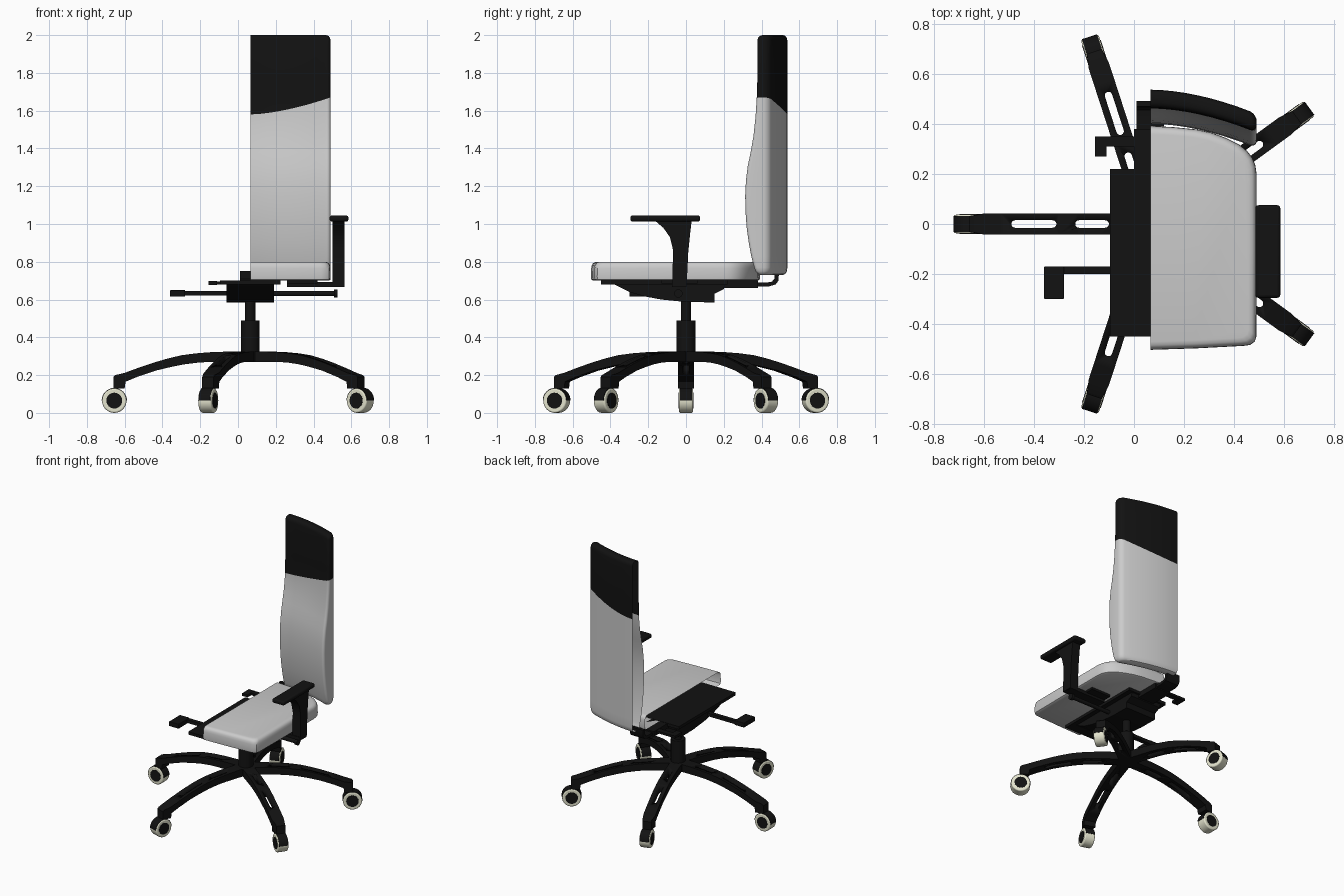
import bpy, bmesh, math
from mathutils import Matrix

if "Cube" in bpy.data.objects:
    bpy.data.objects.remove(bpy.data.objects["Cube"])

CX = 0.065  # swivel axis and open cut plane of the upholstery


def material(name, col):
    m = bpy.data.materials.new(name)
    m.diffuse_color = col
    m.use_nodes = True
    m.node_tree.nodes["Principled BSDF"].inputs["Base Color"].default_value = m.diffuse_color
    return m


BLACK = material("black_plastic", (0.006, 0.006, 0.006, 1))
IVORY = material("ivory_tyre", (0.78, 0.78, 0.62, 1))


def finish(name, bm, mat=None, bevel=0, recalc=True):
    if recalc:
        bmesh.ops.recalc_face_normals(bm, faces=bm.faces)
    me = bpy.data.meshes.new(name)
    bm.to_mesh(me)
    bm.free()
    ob = bpy.data.objects.new(name, me)
    bpy.context.collection.objects.link(ob)
    if mat:
        me.materials.append(mat)
    if bevel:
        b = ob.modifiers.new("bevel", 'BEVEL')
        b.width, b.segments = bevel, 3
    bpy.ops.object.select_all(action='DESELECT')
    ob.select_set(True)
    bpy.context.view_layer.objects.active = ob
    bpy.ops.object.shade_smooth_by_angle(angle=math.radians(35))
    return ob


def box(name, x, y, z, mat=BLACK, bevel=0):
    bm = bmesh.new()
    bmesh.ops.create_cube(bm, size=1)
    for v in bm.verts:
        for i, (a, b) in enumerate((x, y, z)):
            v.co[i] = (a + b) / 2 + v.co[i] * (b - a)
    return finish(name, bm, mat, bevel)


def prism(name, pts, a, b, put, mat=BLACK, tweak=None):
    """Extrude a 2D profile from a to b; put(u, v, w) maps it to 3D."""
    bm = bmesh.new()
    lo, hi = ([bm.verts.new(put(u, v, w)) for u, v in pts] for w in (a, b))
    bm.faces.new(lo)
    bm.faces.new(hi)
    n = len(pts)
    for i in range(n):
        bm.faces.new((lo[i], lo[(i + 1) % n], hi[(i + 1) % n], hi[i]))
    if tweak:
        for v in bm.verts:
            tweak(v)
    return finish(name, bm, mat)


def cylinder(name, r, depth, loc, mat=BLACK, rot=None, bevel=0, r2=None):
    bm = bmesh.new()
    m = Matrix.Translation(loc) @ (rot or Matrix())
    bmesh.ops.create_cone(bm, cap_ends=True, segments=32, radius1=r,
                          radius2=r2 or r, depth=depth, matrix=m)
    return finish(name, bm, mat, bevel)


def loft(name, rows, head_row=None):
    """Skin open rings (ends on the cut plane stay open) and cap both ends."""
    bm = bmesh.new()
    rings = [[bm.verts.new(p) for p in row] for row in rows]
    for k in range(len(rings) - 1):
        a, b = rings[k], rings[k + 1]
        for i in range(len(a) - 1):
            f = bm.faces.new((a[i], a[i + 1], b[i + 1], b[i]))
            f.material_index = int(head_row is not None and k >= head_row)
    bm.faces.new(rings[0][::-1])
    top = bm.faces.new(rings[-1])
    top.material_index = int(head_row is not None)
    ob = finish(name, bm)
    return ob


side = lambda u, v, w: (w, u, v)     # profile in y-z, extruded along x
radial = lambda u, v, w: (u, w, v)   # profile in x-z, extruded along y
flat = lambda u, v, w: (u, v, w)     # profile in x-y, extruded along z

# ---- star base: one slotted leg, reused five times
leg_profile = [(0, .325), (.1, .325), (.2, .322), (.29, .315), (.365, .305), (.44, .287),
               (.515, .265), (.6, .236), (.665, .212), (.715, .2), (.725, .19),
               (.725, .13), (.665, .13), (.66, .165), (.6, .19), (.5, .224),
               (.42, .243), (.35, .257), (.27, .267), (.2, .27), (0, .27)]


def narrow_tip(v):
    if v.co.x > .7:
        v.co.y *= .76


leg = prism("base_leg", leg_profile, -.042, .042, radial, tweak=narrow_tip)
for r0, r1 in ((.165, .3), (.375, .555)):
    arc = [(math.pi / 2 - math.pi * i / 8) for i in range(9)]
    pts = [(r1 - .015 + .015 * math.cos(a), .015 * math.sin(a)) for a in arc]
    pts += [(r0 + .015 - .015 * math.cos(a), -.015 * math.sin(a)) for a in arc]
    cut = prism("slot_cutter", pts, .1, .5, flat)
    cut.hide_render = True
    mod = leg.modifiers.new("slot", 'BOOLEAN')
    mod.operation, mod.object, mod.solver = 'DIFFERENCE', cut, 'EXACT'
    bpy.context.view_layer.objects.active = leg
    bpy.ops.object.modifier_apply(modifier="slot")
    bpy.data.objects.remove(cut)

# ---- caster: tyre, hub and half-round hood
turn = Matrix.Rotation(math.pi / 2, 4, 'X')
tyre = cylinder("caster_tyre", .065, .074, (.72, 0, .065), IVORY, turn, .008)
hub = cylinder("caster_hub", .042, .078, (.72, 0, .065), BLACK, turn)
hood_pts = [(.72 + .067 * math.cos(math.pi * i / 16), .065 + .067 * math.sin(math.pi * i / 16))
            for i in range(17)]
hood = prism("caster_hood", hood_pts, -.032, .032, radial)
for k in range(5):
    m = Matrix.Translation((CX, 0, 0)) @ Matrix.Rotation(math.radians(180 + 72 * k), 4, 'Z')
    for src in (leg, tyre, hub, hood):
        ob = src
        if k:
            ob = src.copy()
            bpy.context.collection.objects.link(ob)
        ob.matrix_world = m

# ---- gas column
cylinder("base_hub", .075, .055, (CX, 0, .2975))
cylinder("column_sleeve", .05, .22, (CX, 0, .38), bevel=.003)
cylinder("column_piston", .027, .14, (CX, 0, .55))

# ---- mechanism under the seat
prism("mechanism_housing", [(-.4, .69), (-.3, .64), (-.22, .617), (-.13, .6), (0, .587),
                            (.15, .585), (.15, .63), (.2, .655), (.21, .698), (-.4, .698)],
      -.06, .19, side)
box("seat_pan", (-.095, .225), (-.45, .22), (.68, .702))
box("rear_housing", (0, .13), (.2, .38), (.662, .7))
prism("back_strap", [(.3, .67), (.44, .67), (.475, .68), (.49, .7), (.492, .75),
                     (.47, .75), (.468, .71), (.455, .695), (.43, .69), (.3, .69)],
      .01, .12, side)

# ---- control levers
box("tilt_lever_arm", (-.3, 0), (-.2, -.17), (.622, .645))
box("tilt_lever_paddle", (-.36, -.28), (-.3, -.17), (.615, .65), bevel=.004)
box("depth_lever_arm", (-.13, .02), (.31, .35), (.68, .696))
box("depth_lever_paddle", (-.155, -.11), (.27, .35), (.678, .697))
across = Matrix.Rotation(math.pi / 2, 4, 'Y')
cylinder("height_lever_rod", .014, .36, (.34, -.04, .632), rot=across)
cylinder("height_lever_knob", .022, .02, (.517, -.04, .632), rot=across)

# ---- armrest
box("arm_bracket", (.26, .565), (-.075, 0), (.667, .692))
box("arm_mount_plate", (.26, .42), (-.13, .06), (.684, .7))
prism("arm_post", [(-.072, .667), (-.07, .8), (-.068, .86), (-.085, .93), (-.12, .98),
                   (-.165, 1.018), (.03, 1.018), (.022, .95), (.012, .85), (.003, .667)],
      .5, .565, side)
box("arm_pad", (.485, .585), (-.295, .075), (1.013, 1.045), bevel=.012)

# ---- seat cushion, open on the cut plane
seat_line = [(CX, -.503), (.25, -.497), (.44, -.487), (.465, -.483), (.483, -.47), (.489, -.45),
             (.491, -.1), (.49, .2), (.485, .235), (.473, .265), (.452, .292), (.42, .318),
             (.37, .343), (.31, .365), (.25, .378), (.16, .387), (CX, .392)]
rows = []
for z, d in ((.7, .012), (.705, .002), (.72, 0), (.765, .001), (.78, .004), (.79, .009),
             (.797, .018), (.8, .032)):
    rows.append([(CX + (x - CX) * (1 - d / .425), -.055 + (y + .055) * (1 - d / .445), z)
                 for x, y in seat_line])
loft("seat_cushion", rows)

# ---- backrest with curved headrest seam, open on the cut plane
# each row: height, thickness, inset, how far it follows the seam curve
back_rows = [(.73, .085, .024, 0), (.735, .085, .012, 0), (.75, .085, .003, 0), (.77, .088, 0, 0),
             (.83, .104, 0, 0), (.9, .117, 0, 0), (.98, .128, 0, 0), (1.06, .134, 0, 0),
             (1.15, .136, 0, 0), (1.23, .132, 0, 0), (1.31, .122, 0, 0), (1.38, .107, 0, 0),
             (1.45, .092, 0, .2), (1.52, .081, 0, .6), (1.58, .075, 0, 1), (1.72, .072, 0, .4),
             (1.97, .072, 0, 0), (1.985, .072, .003, 0), (1.995, .072, .01, 0), (2, .072, .022, 0)]


def back_ring(z, thick, inset, seam):
    h, xm = thick / 2 - inset, .49 - inset
    r = min(.028, h)
    half = [(CX + (xm - r - CX) * i / 8, h) for i in range(8)]
    half += [(xm - r + r * math.sin(a), h - r + r * math.cos(a))
             for a in (math.pi / 2 * i / 6 for i in range(7))]
    ring = [(x, -d) for x, d in half] + [(x, d) for x, d in half[::-1]]
    out = []
    for x, d in ring:
        s = (x - CX) / .425
        mid = .537 - .097 * s ** 1.8 - thick / 2
        out.append((x, mid + d, z + seam * .09 * s ** 1.6))
    return out


back = loft("backrest", [back_ring(*r) for r in back_rows], head_row=14)
grey = material("grey_fabric", (.8, .8, .8, 1))
back.data.materials.append(grey)
back.data.materials.append(BLACK)
